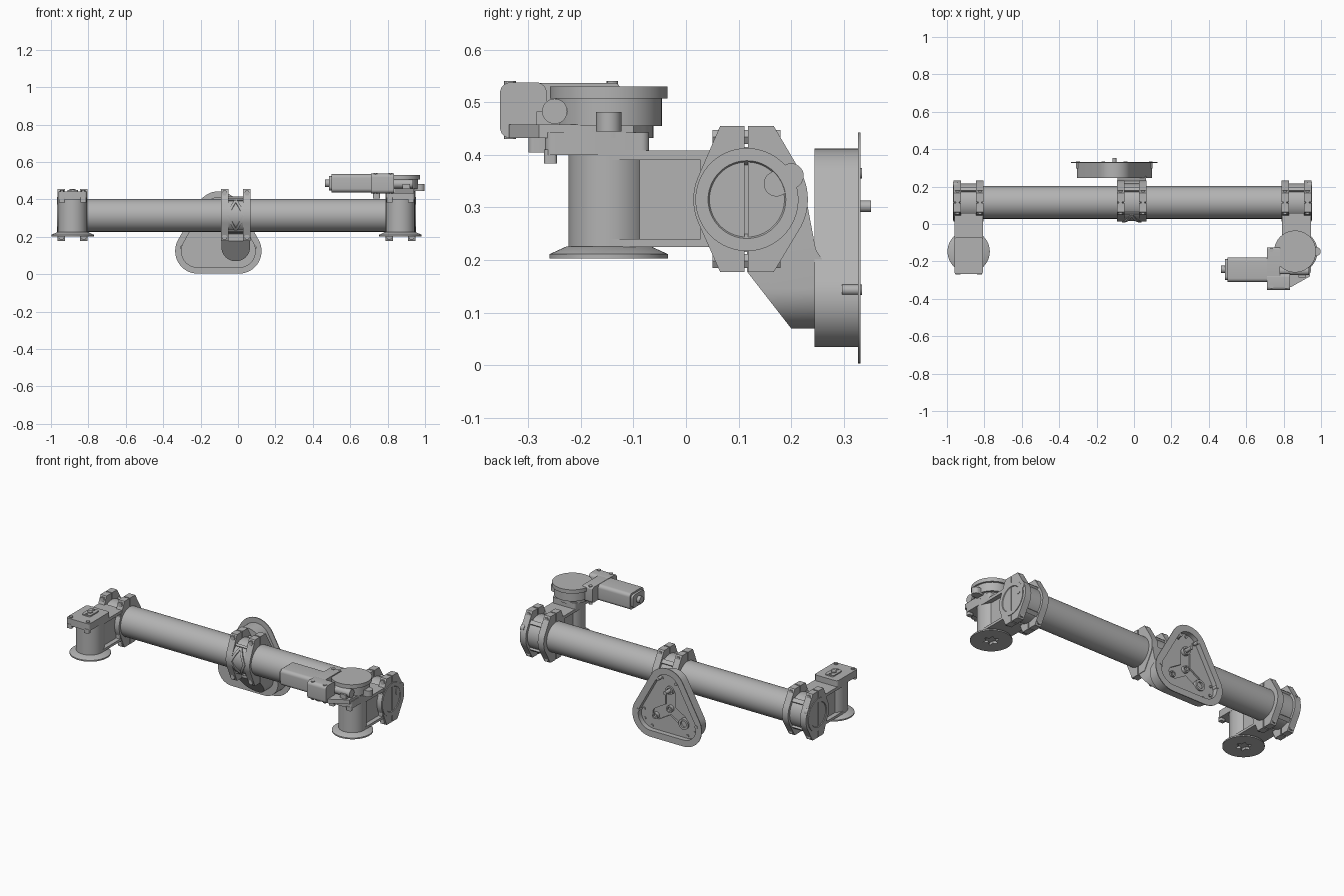
import bpy, bmesh, math
from mathutils import Vector
from mathutils.geometry import convex_hull_2d

if "Cube" in bpy.data.objects:
    bpy.data.objects.remove(bpy.data.objects["Cube"], do_unlink=True)

grey = bpy.data.materials.new("machined grey")
grey.use_nodes = True
grey.diffuse_color = (0.45, 0.45, 0.45, 1)
grey.node_tree.nodes["Principled BSDF"].inputs["Base Color"].default_value = grey.diffuse_color

TY, TZ = 0.116, 0.315          # tube axis
PY = -0.147                    # pivot axis
LEFT, MID, RIGHT = 0.868, -0.012, -0.884


def finish(name, bm):
    bmesh.ops.recalc_face_normals(bm, faces=bm.faces)
    mesh = bpy.data.meshes.new(name)
    bm.to_mesh(mesh)
    bm.free()
    mesh.materials.append(grey)
    ob = bpy.data.objects.new(name, mesh)
    bpy.context.scene.collection.objects.link(ob)
    return ob


def activate(ob):
    bpy.ops.object.select_all(action='DESELECT')
    ob.select_set(True)
    bpy.context.view_layer.objects.active = ob


def place(axis, u, v, w):
    return {'x': (w, u, v), 'y': (u, w, v), 'z': (u, v, w)}[axis]


def loft(name, axis, rings):
    """Closed solid through (outline, position) rings along an axis."""
    bm = bmesh.new()
    loops = [[bm.verts.new(place(axis, u, v, w)) for u, v in pts] for pts, w in rings]
    for a, b in zip(loops, loops[1:]):
        for i in range(len(a)):
            j = (i + 1) % len(a)
            bm.faces.new((a[i], a[j], b[j], b[i]))
    bm.faces.new(loops[0])
    bm.faces.new(loops[-1])
    return finish(name, bm)


def prism(name, axis, pts, a, b):
    return loft(name, axis, [(pts, a), (pts, b)])


def circle(c, r, n=48):
    return [(c[0] + r * math.cos(i * math.tau / n), c[1] + r * math.sin(i * math.tau / n))
            for i in range(n)]


def rounded(centres, r, n=48, extra=()):
    """Convex outline around circles of radius r."""
    pts = [Vector(p) for c in centres for p in circle(c, r, n)] + [Vector(p) for p in extra]
    return [tuple(pts[i]) for i in convex_hull_2d(pts)]


def rect(u0, u1, v0, v1, r=0.0):
    corners = [(u0 + r, v0 + r), (u1 - r, v0 + r), (u1 - r, v1 - r), (u0 + r, v1 - r)]
    return rounded(corners, r, 24) if r else corners


def cyl(name, axis, c, r, a, b, n=48):
    return prism(name, axis, circle(c, r, n), a, b)


def combine(ob, tool, operation='DIFFERENCE'):
    mod = ob.modifiers.new("cut", 'BOOLEAN')
    mod.operation, mod.object, mod.solver = operation, tool, 'EXACT'
    activate(ob)
    bpy.ops.object.modifier_apply(modifier=mod.name)
    bpy.data.objects.remove(tool, do_unlink=True)


def strip(name, x0, a0, x1, a1, width=0.014, low=0.085, high=0.107, steps=10):
    """Raised rib that follows the clamp surface from (x0, a0) to (x1, a1)."""
    d = Vector((x1 - x0, high * (a1 - a0))).normalized() * width / 2
    rings, bm = [], bmesh.new()
    for i in range(steps + 1):
        t = i / steps
        ring = []
        for s, r in ((-1, low), (1, low), (1, high), (-1, high)):
            x = x0 + (x1 - x0) * t - s * d.y
            a = a0 + (a1 - a0) * t + s * d.x / high
            ring.append(bm.verts.new((x, TY + r * math.cos(a), TZ + r * math.sin(a))))
        rings.append(ring)
    for p, q in zip(rings, rings[1:]):
        for i in range(4):
            j = (i + 1) % 4
            bm.faces.new((p[i], p[j], q[j], q[i]))
    bm.faces.new(rings[0])
    bm.faces.new(rings[-1])
    return finish(name, bm)


def clamp(tag, x):
    cyl(tag + "_clamp_core", 'x', (TY, TZ), 0.1, x - 0.07, x + 0.07, 64)
    lugs = [(0.065, 0.455), (0.167, 0.455), (0.175, 0.44), (0.065, 0.177),
            (0.167, 0.177), (0.175, 0.19)]
    outline = rounded([(0.123, TZ)], 0.109, 64, lugs)
    for s in (-1, 1):
        inner, outer = x + s * 0.04, x + s * 0.08
        rib = prism(tag + "_clamp_rib", 'x', outline, inner, outer)
        combine(rib, prism("slot", 'x', rect(0.111, 0.118, 0.1, 0.5), x + s * 0.03, x + s * 0.09))
        for z in (0.434, 0.198):
            cyl(tag + "_clamp_bolt", 'y', (x + s * 0.06, z), 0.015, 0.05, 0.18, 6)
            cyl(tag + "_clamp_screw", 'y', (x + s * 0.06, z), 0.008, 0.1, 0.13, 16)
    for a in (-50, 50):
        strip(tag + "_clamp_bar", x - 0.05, math.radians(a), x + 0.05, math.radians(a), 0.025, 0.085, 0.112)


def pivot(tag, x):
    # vertical barrel with flared foot
    cyl(tag + "_barrel", 'z', (x, PY), 0.077, 0.22, 0.42, 64)
    foot = loft(tag + "_foot", 'z', [(circle((x, PY), r, 64), z) for r, z in
                                     ((0.113, 0.203), (0.113, 0.211), (0.08, 0.226))])
    star = [(x + r * math.cos(k * math.pi / 6), PY + r * math.sin(k * math.pi / 6))
            for k in range(12) for r in ((0.046, 0.027)[k % 2],)]
    combine(foot, prism("star_cutter", 'z', star, 0.19, 0.217))
    # neck: narrow web between wide top and bottom flanges
    prism(tag + "_neck_web", 'x', rect(PY, 0.06, 0.225, 0.408), x - 0.05, x + 0.05)
    for z0, z1 in ((0.225, 0.24), (0.39, 0.408)):
        prism(tag + "_neck_flange", 'x', rect(PY, 0.05, z0, z1), x - 0.077, x + 0.077)
    for s in (-1, 1):
        prism(tag + "_neck_gusset", 'x', [(0.01, 0.226), (0.045, 0.226), (0.07, 0.19), (0.07, 0.44),
                                         (0.045, 0.408), (0.01, 0.408), (0.028, 0.39), (0.028, 0.24)],
              x + s * 0.045, x + s * 0.077)
    # top plate with front lugs
    prism(tag + "_top_plate", 'z', rect(x - 0.077, x + 0.077, -0.268, -0.07, 0.015), 0.4, 0.443)
    for s in (-1, 1):
        prism(tag + "_plate_lug", 'z', rect(x + s * 0.057 - 0.016, x + s * 0.057 + 0.016, -0.27, -0.246, 0.006), 0.384, 0.41)
        cyl(tag + "_plate_bolt", 'z', (x + s * 0.057, -0.25), 0.012, 0.44, 0.45, 6)


# main tube and recessed end caps
cyl("main_tube", 'x', (TY, TZ), 0.088, -0.955, 0.94, 96)
for tag, x in (("left", LEFT), ("right", RIGHT)):
    s = 1 if x > 0 else -1
    cap = cyl(tag + "_end_cap", 'x', (TY, TZ), 0.098, x + s * 0.04, x + s * 0.084, 64)
    combine(cap, loft("cap_cutter", 'x', [(circle((TY, TZ), r, 64), x + s * d)
                                          for r, d in ((0.066, 0.072), (0.078, 0.09))]))
    prism(tag + "_cap_catch", 'x', rounded([(0.172, 0.345), (0.2, 0.36)], 0.024), x + s * 0.06, x + s * 0.083)
    clamp(tag, x)
    pivot(tag, x)

# centre clamp with diamond bracing at the front
clamp("centre", MID)
for s in (-1, 1):
    for t in (-1, 1):
        strip("diamond_brace", MID + s * 0.045, math.pi, MID, math.pi + t * 0.85)
    strip("front_cross_bar", MID - 0.05, math.pi + s * 0.95, MID + 0.05, math.pi + s * 0.95)

# sloped arm from the centre clamp to the mount
arm = prism("mount_arm", 'y', rounded([(MID, 0.146), (MID, 0.3)], 0.077), 0.08, 0.3)
combine(arm, prism("arm_shape", 'x', [(0.116, 0.178), (0.2, 0.07), (0.26, 0.07), (0.26, 0.2),
                                      (0.247, 0.22), (0.23, 0.31), (0.116, 0.31)], -0.3, 0.3), 'INTERSECT')

# rounded triangular mount, hollow at the back
lobes = [(-0.215, 0.124), (0.005, 0.124), (-0.105, 0.322)]
body = prism("mount_body", 'y', rounded(lobes, 0.09), 0.245, 0.33)
flange = prism("mount_flange", 'y', rounded(lobes, 0.121), 0.327, 0.332)
for part in (body, flange):
    combine(part, prism("mount_cutter", 'y', rounded(lobes, 0.082), 0.302, 0.4))
hub = (-0.105, 0.19)
for c in lobes:
    inner = tuple(h + (q - h) * 0.75 for h, q in zip(hub, c))
    combine(body, prism("pocket_cutter", 'y', rounded([hub, inner], 0.032), 0.292, 0.31))
    out = Vector(c) - Vector(hub)
    turn = math.atan2(out.y, out.x)
    for k in (-0.9, 0, 0.9):
        p = Vector(c) + Vector((math.cos(turn + k), math.sin(turn + k))) * 0.066
        cyl("mount_bolt", 'y', p, 0.008, 0.3, 0.308, 12)
for c, r in (((-0.105, 0.302), 0.025), ((-0.2, 0.125), 0.032), ((-0.01, 0.125), 0.018), (hub, 0.02)):
    boss = cyl("mount_boss", 'y', c, r, 0.288, 0.312, 32)
    combine(boss, cyl("boss_cutter", 'y', c, r * 0.6, 0.3, 0.33, 24))
cyl("locating_pin", 'y', (-0.105, 0.302), 0.011, 0.29, 0.352, 24)
for c in ((-0.3, 0.143), (0.09, 0.143), (-0.165, 0.365), (-0.045, 0.365)):
    cyl("flange_post", 'y', c, 0.01, 0.297, 0.335, 16)

# right pivot: keyhole block and screws on the plate
prism("sensor_pad", 'z', rect(RIGHT - 0.028, RIGHT + 0.028, -0.19, -0.1, 0.01), 0.44, 0.45)
cyl("sensor_hub", 'z', (RIGHT, PY), 0.016, 0.44, 0.456, 24)
for s in (-1, 1):
    cyl("sensor_screw", 'z', (RIGHT, PY + s * 0.034), 0.007, 0.44, 0.454, 12)

# left pivot: gear drum with lid
GX = 0.861
prism("drive_base", 'z', rounded([(GX, PY)], 0.085, 48, [(0.72, -0.3), (0.75, -0.335), (0.84, -0.337),
                                                        (0.94, -0.28), (0.94, -0.1)]), 0.432, 0.458)
cyl("gear_drum", 'z', (GX, PY), 0.101, 0.455, 0.51, 64)
cyl("gear_lid", 'z', (GX, PY), 0.112, 0.507, 0.53, 64)
prism("side_post", 'z', rounded([(0.93, PY), (0.974, PY)], 0.024), 0.445, 0.482)

# motor and gearbox beside the drum
prism("motor_body", 'x', rect(-0.31, -0.178, 0.438, 0.535, 0.02), 0.5, 0.72)
prism("motor_end_plate", 'x', rect(-0.3, -0.188, 0.448, 0.525, 0.02), 0.487, 0.5)
cyl("motor_shaft", 'x', (-0.243, 0.486), 0.02, 0.466, 0.49, 24)
prism("gearbox_rear", 'x', rect(-0.305, -0.125, 0.445, 0.537, 0.012), 0.712, 0.78)
prism("gearbox_front", 'x', rect(-0.354, -0.265, 0.432, 0.538, 0.02), 0.71, 0.835)
cyl("worm_shaft", 'x', (-0.25, 0.483), 0.024, 0.78, 0.935, 32)
prism("worm_bracket", 'x', rect(-0.285, -0.24, 0.445, 0.483), 0.88, 0.92)
prism("gearbox_lug", 'z', rect(0.722, 0.76, -0.3, -0.26, 0.01), 0.405, 0.445)
for x, y in ((0.735, -0.14), (0.735, -0.335), (0.815, -0.335)):
    cyl("gearbox_screw", 'z', (x, y), 0.011, 0.43, 0.541, 12)

# smooth round surfaces, keep crisp edges
for ob in list(bpy.context.scene.collection.objects):
    if ob.type == 'MESH':
        activate(ob)
        bpy.ops.object.shade_smooth_by_angle(angle=math.radians(30))
